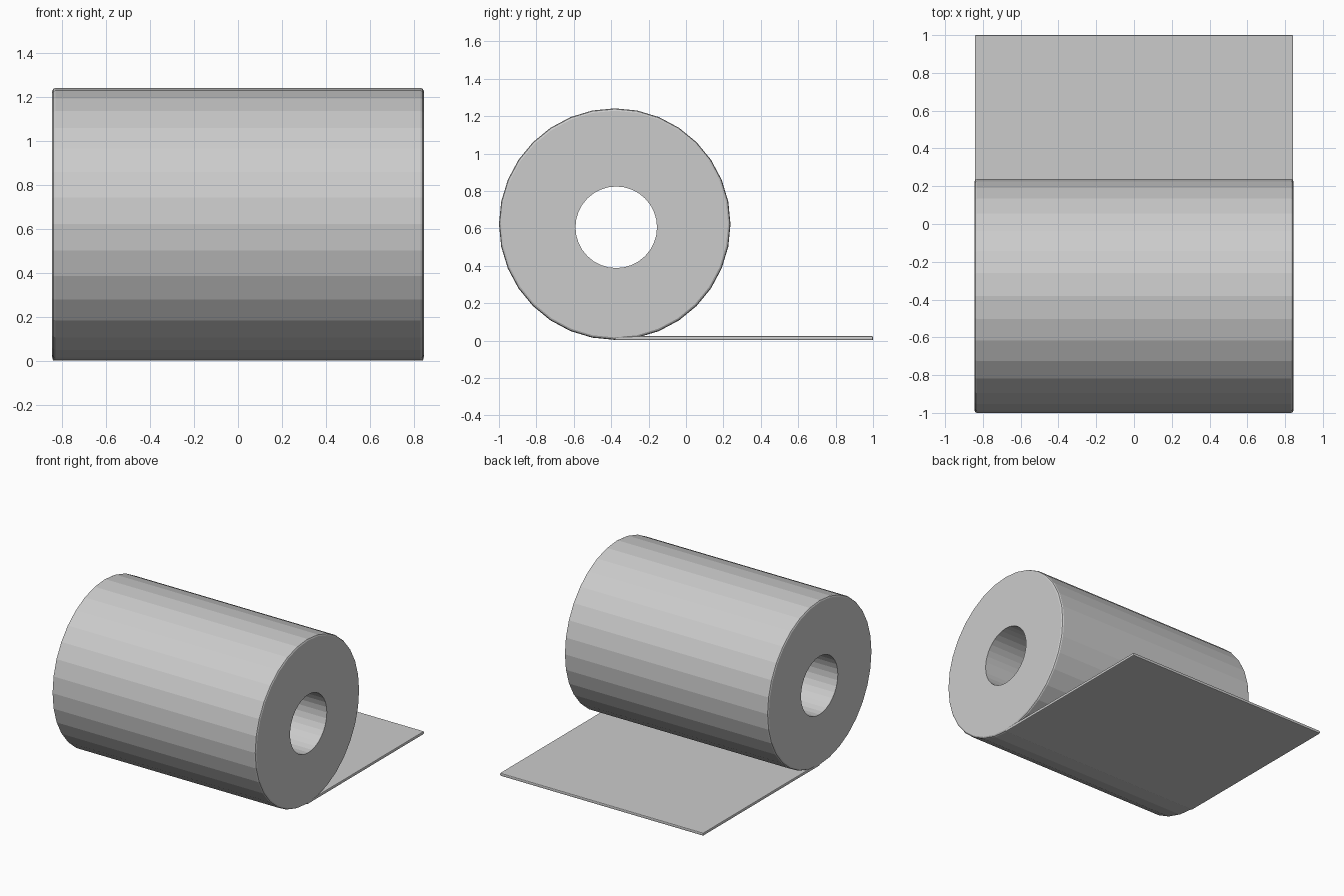
import bpy, bmesh
from math import sin, cos, pi

if "Cube" in bpy.data.objects:
    bpy.data.objects.remove(bpy.data.objects["Cube"])

SIDES = 32
HALF = 0.845


def make_object(name, bm):
    bmesh.ops.recalc_face_normals(bm, faces=bm.faces)
    mesh = bpy.data.meshes.new(name)
    bm.to_mesh(mesh)
    bm.free()
    obj = bpy.data.objects.new(name, mesh)
    bpy.context.collection.objects.link(obj)
    return obj


# Paper roll: rings (x, radius, centre y, centre z) bridged in a closed loop
outer, hole = (-0.381, 0.623), (-0.373, 0.606)
rings = [
    (-HALF, 0.218, *hole), (-HALF, 0.606, *outer), (-HALF + 0.005, 0.615, *outer),
    (-HALF + 0.014, 0.619, *outer), (HALF - 0.014, 0.619, *outer),
    (HALF - 0.005, 0.615, *outer), (HALF, 0.606, *outer), (HALF, 0.218, *hole),
]
bm = bmesh.new()
loops = []
for x, r, cy, cz in rings:
    loops.append([bm.verts.new((x, cy + r * cos(2 * pi * i / SIDES),
                                cz + r * sin(2 * pi * i / SIDES)))
                  for i in range(SIDES)])
for a, b in zip(loops, loops[1:] + loops[:1]):
    for i in range(SIDES):
        j = (i + 1) % SIDES
        bm.faces.new((a[i], a[j], b[j], b[i]))
make_object("paper_roll", bm)

# Loose sheet: thin slab running from under the roll to the back
y0, y1, z0, z1 = -0.381, 1.0, 0.002, 0.024
bm = bmesh.new()
bmesh.ops.create_cube(bm, size=1)
bmesh.ops.scale(bm, vec=(2 * HALF - 0.004, y1 - y0, z1 - z0), verts=bm.verts)
bmesh.ops.translate(bm, vec=(0, (y0 + y1) / 2, (z0 + z1) / 2), verts=bm.verts)
sheet = make_object("loose_sheet", bm)
bevel = sheet.modifiers.new("soft_edge", 'BEVEL')
bevel.width = 0.006
bevel.segments = 2
